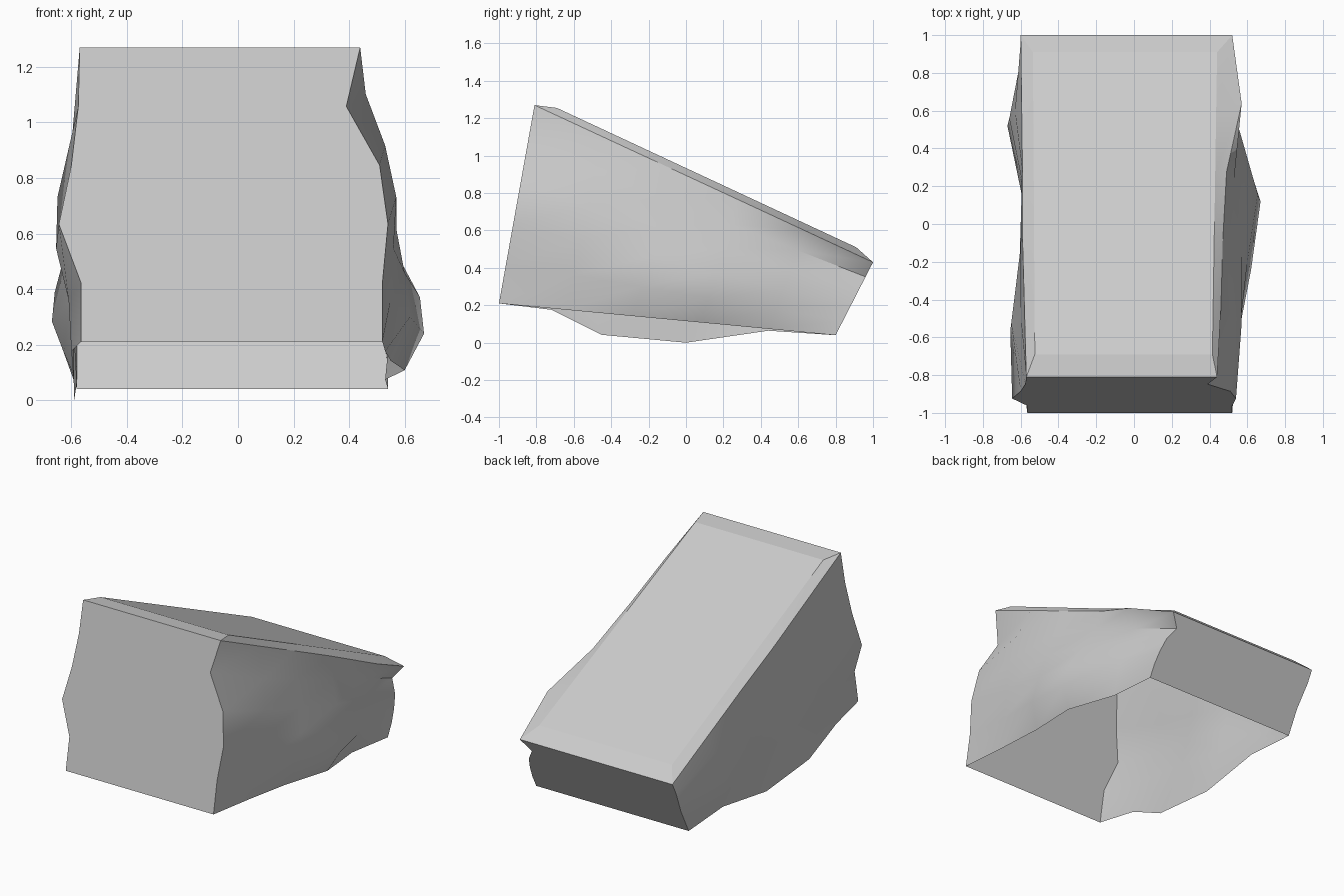
import bpy
from mathutils import Vector

if "Cube" in bpy.data.objects:
    bpy.data.objects.remove(bpy.data.objects["Cube"])

N = 5  # segments along and up each side
# side outline (y, z): front bottom, back bottom, back top, front top
FB, BB, BT, FT = map(Vector, ((-1, .21), (.8, .04), (1, .43), (-.81, 1.27)))

# half widths, one row per column from front to back, bottom to top
RIGHT = [(.52, .52, .54, .51, .39, .44),
         (.53, .55, .56, .57, .53, .46),
         (.55, .62, .60, .57, .52, .47),
         (.60, .67, .655, .585, .53, .49),
         (.53, .54, .54, .54, .50, .57),
         (.54, .54, .53, .51, .46, .52)]
LEFT = [(.565, .565, .645, .60, .575, .57),
        (.60, .61, .655, .65, .60, .58),
        (.59, .59, .60, .605, .60, .59),
        (.59, .59, .595, .59, .595, .59),
        (.58, .63, .67, .66, .63, .595),
        (.58, .58, .58, .59, .60, .60)]
# sag of the left wall's lower edge (dy, dz)
SAG = [(0, 0), (-.08, 0), (-.17, -.10), (-.08, -.108), (0, -.01), (0, 0)]


def wall_points(widths, sign, sag=None):
    grid = []
    for i, row in enumerate(widths):
        low, high = FB.lerp(BB, i / N), FT.lerp(BT, i / N)
        col = []
        for j, w in enumerate(row):
            p = low.lerp(high, j / N)
            if sag and j == 0:
                p = p + Vector(sag[i])
            col.append(Vector((sign * w, p.x, p.y)))
        grid.append(col)
    return grid


def sheet(name, grid, flip=False):
    """Skin a grid of points with quads."""
    n = len(grid[0])
    faces = []
    for i in range(len(grid) - 1):
        for j in range(n - 1):
            f = (i * n + j, (i + 1) * n + j, (i + 1) * n + j + 1, i * n + j + 1)
            faces.append(f[::-1] if flip else f)
    me = bpy.data.meshes.new(name)
    me.from_pydata([p for col in grid for p in col], [], faces)
    ob = bpy.data.objects.new(name, me)
    bpy.context.collection.objects.link(ob)
    bpy.ops.object.select_all(action='DESELECT')
    ob.select_set(True)
    bpy.context.view_layer.objects.active = ob
    bpy.ops.object.shade_smooth_by_angle(angle=.6)
    return ob


right = wall_points(RIGHT, 1)
left = wall_points(LEFT, -1, SAG)

# uneven side walls
sheet("right_wall", right)
sheet("left_wall", left, flip=True)

# front and back sheets spanning the walls (the underside stays open)
sheet("front_face", [left[0], right[0]])
sheet("back_face", [left[N], right[N]], flip=True)

# raised sloping top panel with a bevelled rim
inner_l, inner_r = [], []
for i in range(N + 1):
    t = i / N
    y, z = -.69 + 1.60 * t, 1.255 - .745 * t
    inner_l.append(Vector((-.525 - .01 * t, y, z)))
    inner_r.append(Vector((.415 + .025 * t, y, z)))
outer_l = [c[N] for c in left]
outer_r = [c[N] for c in right]
sheet("top_panel", [inner_l, inner_r])
sheet("top_rim_left", [outer_l, inner_l])
sheet("top_rim_right", [inner_r, outer_r])
sheet("top_rim_front", [[outer_l[0], inner_l[0]], [outer_r[0], inner_r[0]]])
sheet("top_rim_back", [[inner_l[N], outer_l[N]], [inner_r[N], outer_r[N]]])
